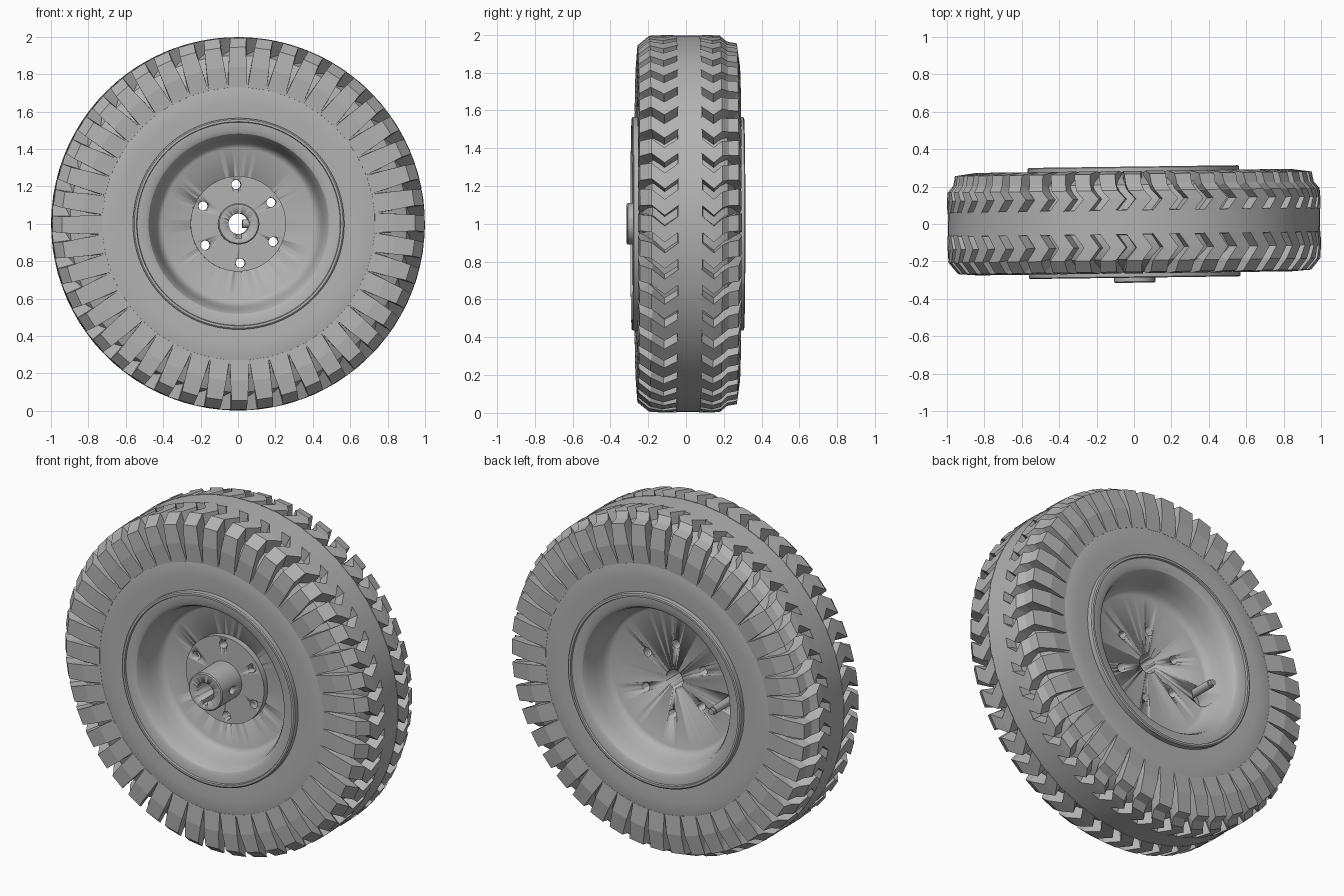
import bpy, bmesh, math
from mathutils import Matrix

cube = bpy.data.objects.get("Cube")
if cube:
    bpy.data.objects.remove(cube, do_unlink=True)

MID = 0.01        # middle plane of the wheel on y
LUGS = 44
grey = bpy.data.materials.new("plain grey")
grey.use_nodes = True
grey.diffuse_color = (0.45, 0.45, 0.45, 1)
grey.node_tree.nodes["Principled BSDF"].inputs["Base Color"].default_value = (0.45, 0.45, 0.45, 1)


def point(r, d, a):
    return (r * math.cos(a), MID + d, 1 + r * math.sin(a))


def make_object(name, bm, smooth=True):
    bmesh.ops.remove_doubles(bm, verts=bm.verts, dist=1e-5)
    bmesh.ops.recalc_face_normals(bm, faces=bm.faces)
    mesh = bpy.data.meshes.new(name)
    bm.to_mesh(mesh)
    bm.free()
    mesh.materials.append(grey)
    obj = bpy.data.objects.new(name, mesh)
    bpy.context.collection.objects.link(obj)
    bpy.ops.object.select_all(action='DESELECT')
    obj.select_set(True)
    bpy.context.view_layer.objects.active = obj
    if smooth:
        bpy.ops.object.shade_smooth_by_angle(angle=math.radians(32))
    return obj


def skin(bm, rings, closed):
    pairs = list(zip(rings, rings[1:] + rings[:1])) if closed else list(zip(rings, rings[1:]))
    for one, two in pairs:
        n = len(one)
        for i in range(n):
            j = (i + 1) % n
            bm.faces.new((one[i], one[j], two[j], two[i]))


def revolve(name, profile, steps, closed=True):
    """Spin (radius, offset) pairs about the axle."""
    bm = bmesh.new()
    rings = [[bm.verts.new(point(r, d, math.tau * i / steps)) for i in range(steps)]
             for r, d in profile]
    skin(bm, rings, closed)
    return make_object(name, bm)


def rod(name, radius, start, end, x, z, steps=24):
    """Closed cylinder parallel to the axle."""
    bm = bmesh.new()
    place = Matrix.Translation((x, MID + (start + end) / 2, 1 + z)) @ Matrix.Rotation(math.pi / 2, 4, 'X')
    bmesh.ops.create_cone(bm, cap_ends=True, segments=steps, radius1=radius,
                          radius2=radius, depth=end - start, matrix=place)
    return make_object(name, bm)


def cut(targets, cutters):
    for obj in targets:
        bpy.context.view_layer.objects.active = obj
        for cutter in cutters:
            mod = obj.modifiers.new("cut", 'BOOLEAN')
            mod.operation = 'DIFFERENCE'
            mod.solver = 'EXACT'
            mod.object = cutter
            bpy.ops.object.modifier_apply(modifier=mod.name)
    for cutter in cutters:
        bpy.data.objects.remove(cutter, do_unlink=True)


# Tyre carcass with the plain centre rib
half = [(0.995, 0.065), (0.93, 0.067), (0.925, 0.15), (0.9, 0.2), (0.83, 0.235),
        (0.735, 0.265), (0.65, 0.268), (0.55, 0.262), (0.5, 0.2)]
carcass = revolve("tyre_carcass", [(r, -d) for r, d in half[::-1]] + half, LUGS * 2)

# Tread lugs: radius, offset, base radius, base offset, angle shift, half width
front_lug = [(0.998, 0.06, 0.92, 0.06, 0, 0.043), (0.998, 0.135, 0.92, 0.135, -0.055, 0.043),
             (0.995, 0.205, 0.88, 0.19, 0, 0.043), (0.945, 0.266, 0.85, 0.21, 0.006, 0.046),
             (0.84, 0.274, 0.8, 0.22, 0.006, 0.058), (0.73, 0.266, 0.72, 0.24, 0.006, 0.069)]
back_lug = [(0.998, 0.06, 0.92, 0.06, 0, 0.043), (0.998, 0.125, 0.92, 0.125, -0.055, 0.043),
            (0.995, 0.17, 0.9, 0.165, -0.015, 0.043), (0.965, 0.205, 0.88, 0.18, 0, 0.043),
            (0.955, 0.258, 0.85, 0.21, 0.006, 0.046), (0.84, 0.274, 0.8, 0.22, 0.006, 0.058),
            (0.73, 0.266, 0.72, 0.24, 0.006, 0.069)]


def tread(name, stations, side):
    bm = bmesh.new()
    for k in range(LUGS):
        a = math.tau * k / LUGS
        rings = []
        for r, d, base_r, base_d, shift, w in stations:
            c = a + shift
            rings.append([bm.verts.new(point(r, side * d, c - w)),
                          bm.verts.new(point(r, side * d, c + w)),
                          bm.verts.new(point(base_r, side * base_d, c + w * 1.1)),
                          bm.verts.new(point(base_r, side * base_d, c - w * 1.1))])
        skin(bm, rings, False)
        bm.faces.new(rings[0])
        bm.faces.new(rings[-1])
    return make_object(name, bm, smooth=False)


parts = [carcass, tread("front_tread", front_lug, -1), tread("back_tread", back_lug, 1)]

# Rim: lip, rounded shoulder, bowl and floor on both sides
lip = [(0.5, 0.24), (0.565, 0.255), (0.565, 0.292), (0.558, 0.297), (0.546, 0.297),
       (0.543, 0.286), (0.5, 0.284), (0.482, 0.275), (0.47, 0.255), (0.455, 0.2),
       (0.44, 0.14), (0.425, 0.112), (0.405, 0.1), (0, 0.1)]
rim = revolve("rim", [(r, -d) for r, d in lip[::-1]] + lip, 96, closed=False)
bm = bmesh.new()
bm.from_mesh(rim.data)
bmesh.ops.holes_fill(bm, edges=[e for e in bm.edges if e.is_boundary], sides=0)
bm.to_mesh(rim.data)
bm.free()

# Hub flange and keyed boss
hub = revolve("hub", [(0, -0.09), (0.255, -0.09), (0.255, -0.135), (0.11, -0.135),
                      (0.11, -0.318), (0.104, -0.324), (0, -0.324)], 64, closed=False)

# Axle bore, bolt holes, keyway, set screw hole
bores = [rod("bore_cutter", 0.055, -0.5, 0.5, 0, 0, 48)]
for k in range(6):
    a = math.radians(93 + 60 * k)
    bores.append(rod("bolt_cutter", 0.025, -0.5, 0.5, 0.21 * math.cos(a), 0.21 * math.sin(a)))
cut([rim, hub], bores)
bm = bmesh.new()
bmesh.ops.create_cube(bm, size=1, matrix=Matrix.Translation((0, MID - 0.2, 0.945))
                      @ Matrix.Diagonal((0.03, 0.5, 0.04, 1)))
key = make_object("key_cutter", bm)
bm = bmesh.new()
bmesh.ops.create_cone(bm, cap_ends=True, segments=20, radius1=0.022, radius2=0.022, depth=0.2,
                      matrix=Matrix.Translation((0.12, MID - 0.225, 1)) @ Matrix.Rotation(math.pi / 2, 4, 'Y'))
cut([hub], [key, make_object("screw_cutter", bm)])

# Valve pocket and stem in the back bowl
cut([rim], [rod("valve_cutter", 0.06, 0.02, 0.19, -0.38, -0.06)])
stem = rod("valve_stem", 0.023, 0.03, 0.23, -0.34, -0.05)
cap = rod("valve_cap", 0.017, 0.22, 0.25, -0.34, -0.05)

# The wheel is turned very slightly about the vertical
for obj in parts + [rim, hub, stem, cap]:
    obj.rotation_euler.z = 0.013
